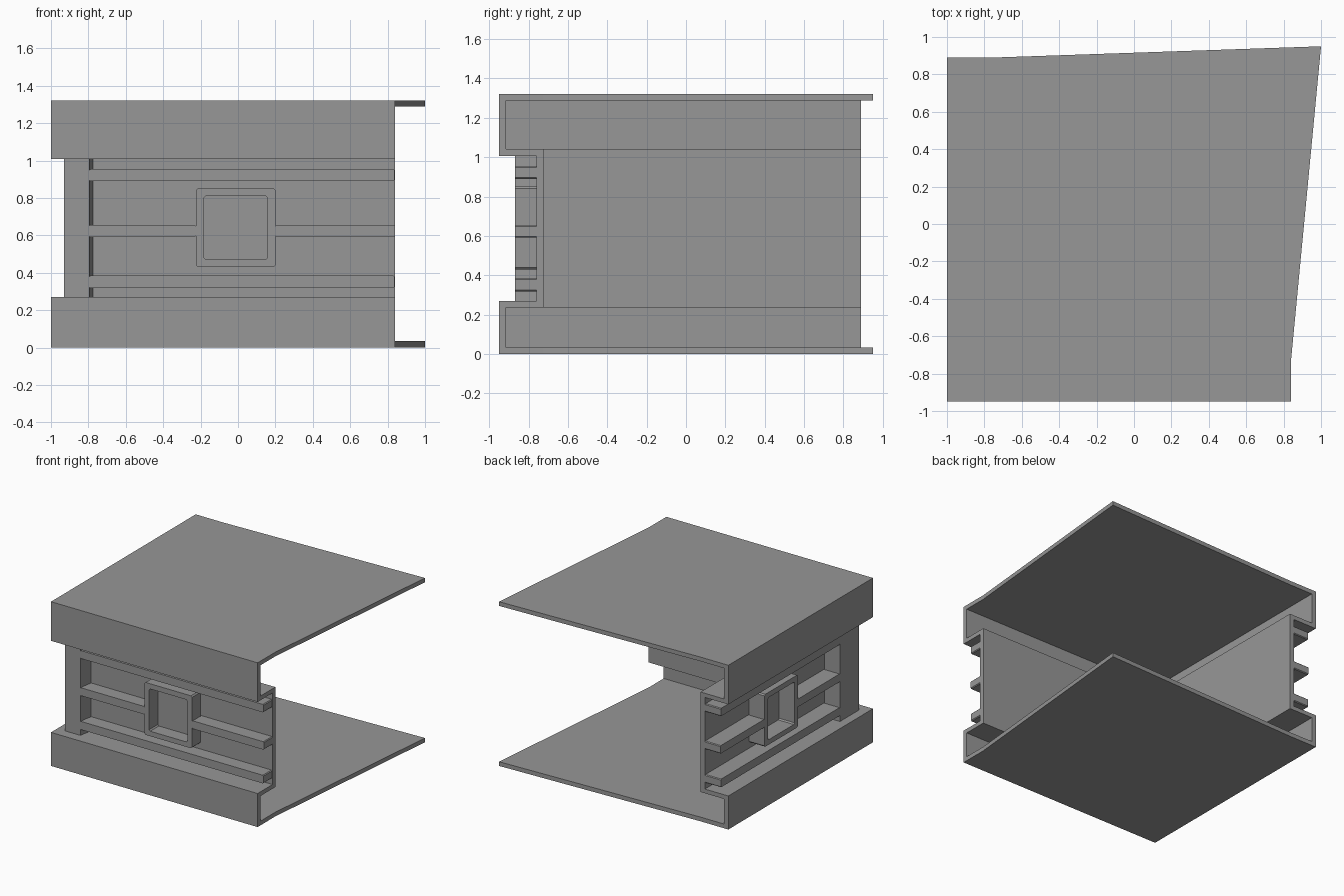
import bpy, bmesh

if "Cube" in bpy.data.objects:
    bpy.data.objects.remove(bpy.data.objects["Cube"])

GREY = (0.31, 0.31, 0.31, 1)
mat = bpy.data.materials.new("plain grey")
mat.use_nodes = True
mat.diffuse_color = GREY
mat.node_tree.nodes["Principled BSDF"].inputs["Base Color"].default_value = GREY

X0, X1, Y0, Y1 = -1.0, 0.84, -0.95, 0.89   # outer limits of the two walls
TOP, SKIN = 1.322, 0.034                   # height and plate thickness
LOW, HIGH = 0.27, 1.007                    # recess limits


def finish(name, bm):
    bmesh.ops.recalc_face_normals(bm, faces=bm.faces)
    me = bpy.data.meshes.new(name)
    bm.to_mesh(me)
    bm.free()
    me.materials.append(mat)
    ob = bpy.data.objects.new(name, me)
    bpy.context.collection.objects.link(ob)


def prism(name, outline, z0, z1):
    """Upright extrusion of a plan outline."""
    bm = bmesh.new()
    face = bm.faces.new([bm.verts.new((x, y, z0)) for x, y in outline])
    new = bmesh.ops.extrude_face_region(bm, geom=[face])["geom"]
    bmesh.ops.translate(bm, vec=(0, 0, z1 - z0),
                        verts=[v for v in new if isinstance(v, bmesh.types.BMVert)])
    finish(name, bm)


def rectangle(u0, u1, z0, z1, c):
    """Rectangle with clipped corners."""
    return [(u0 + c, z0), (u1 - c, z0), (u1, z0 + c), (u1, z1 - c),
            (u1 - c, z1), (u0 + c, z1), (u0, z1 - c), (u0, z0 + c)]


def front(u, d, z):
    return (u, Y0 + d, z)


def left(u, d, z):
    return (X0 + d, u, z)


def rail(name, place, u0, u1, z0, z1, depth):
    bm = bmesh.new()
    near, far = ([bm.verts.new(place(u, d, z))
                  for u, z in rectangle(u0, u1, z0, z1, 0.006)] for d in depth)
    bm.faces.new(near)
    bm.faces.new(far)
    for i in range(len(near)):
        j = (i + 1) % len(near)
        bm.faces.new((near[i], near[j], far[j], far[i]))
    finish(name, bm)


def frame(name, place, mid, depth):
    """Hollow square frame standing out from the wall."""
    bm = bmesh.new()
    outer = rectangle(mid - 0.212, mid + 0.212, 0.43, 0.852, 0.01)
    inner = rectangle(mid - 0.17, mid + 0.17, 0.47, 0.81, 0.01)
    loops = [[bm.verts.new(place(u, d, z)) for u, z in pts]
             for pts, d in ((outer, depth[1]), (outer, depth[0]),
                            (inner, depth[0]), (inner, depth[1]))]
    for k in range(4):
        a, b = loops[k], loops[(k + 1) % 4]
        for i in range(len(a)):
            j = (i + 1) % len(a)
            bm.faces.new((a[i], a[j], b[j], b[i]))
    finish(name, bm)


# Top and bottom plates with splayed open edges
plan = [(X0, Y0), (X1, Y0), (X1, -0.725), (1, 0.95), (-0.75, Y1), (X0, Y1)]
prism("bottom_plate", plan, 0, SKIN)
prism("top_plate", plan, TOP - SKIN, TOP)

# Folded wall: one stepped section swept round the mitred corner
section = [(0, SKIN), (0, LOW), (0.19, LOW), (0.19, HIGH), (0, HIGH), (0, TOP - SKIN),
           (SKIN, TOP - SKIN), (SKIN, HIGH + SKIN), (0.225, HIGH + SKIN),
           (0.225, LOW - SKIN), (SKIN, LOW - SKIN), (SKIN, SKIN)]
bm = bmesh.new()
stations = [[bm.verts.new(p) for p in pts] for pts in (
    [(X1, Y0 + d, z) for d, z in section],
    [(X0 + 1.1 * d, Y0 + d, z) for d, z in section],
    [(X0 + 1.1 * d, Y1, z) for d, z in section])]
for a, b in zip(stations, stations[1:]):
    for i in range(len(section)):
        j = (i + 1) % len(section)
        bm.faces.new((a[i], a[j], b[j], b[i]))
bm.faces.new(stations[0])
bm.faces.new(stations[-1])
finish("stepped_wall", bm)

# Corner post wrapping the recessed corner
prism("corner_post", [(-0.93, -0.87), (-0.795, -0.87), (-0.775, -0.76),
                      (-0.791, -0.76), (-0.791, -0.63), (-0.93, -0.63)], LOW, HIGH)

# Rails and square frame on both walls
for side, place, start, end, mid, depth in (
        ("front", front, -0.795, X1, -0.012, (0.08, 0.19)),
        ("left", left, -0.63, Y1, 0.117, (0.07, 0.209))):
    rail(side + "_lower_rail", place, start, end - 0.004, 0.318, 0.384, depth)
    rail(side + "_upper_rail", place, start, end - 0.004, 0.89, 0.954, depth)
    rail(side + "_middle_rail_a", place, start, mid - 0.212, 0.591, 0.655, depth)
    rail(side + "_middle_rail_b", place, mid + 0.212, end, 0.591, 0.655, depth)
    frame(side + "_square_frame", place, mid, depth)
